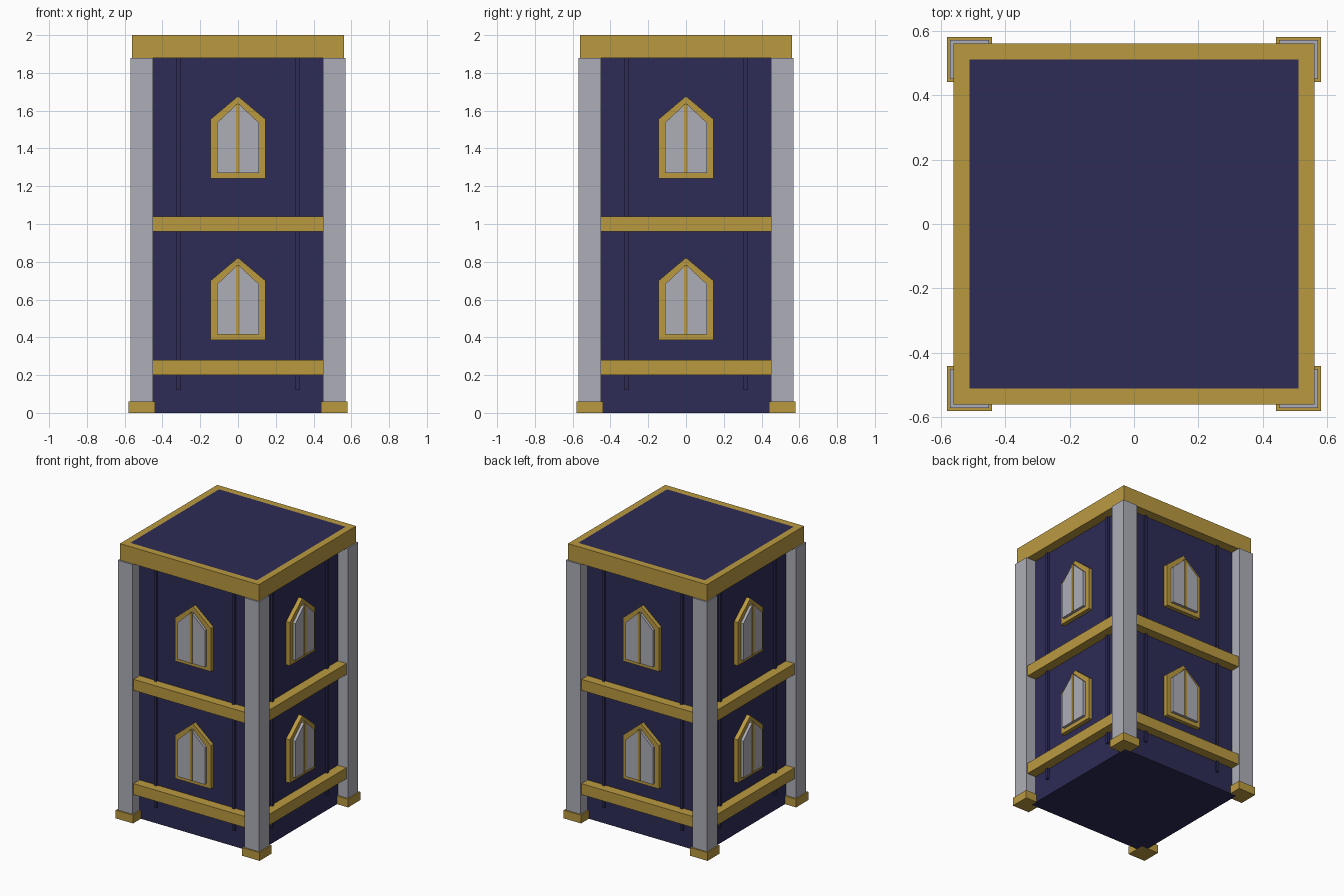
import bpy
import bmesh
from math import pi
from mathutils import Matrix

if "Cube" in bpy.data.objects:
    bpy.data.objects.remove(bpy.data.objects["Cube"])


def material(name, rgb):
    m = bpy.data.materials.new(name)
    m.use_nodes = True
    m.diffuse_color = (*rgb, 1)
    m.node_tree.nodes["Principled BSDF"].inputs["Base Color"].default_value = (*rgb, 1)
    return m


NAVY = material("navy", (0.027, 0.025, 0.093))
GOLD = material("gold", (0.49, 0.32, 0.051))
GREY = material("pale grey", (0.42, 0.42, 0.48))


def finish(name, bm, *mats, turn=0):
    bm.transform(Matrix.Rotation(turn, 4, "Z"))
    bmesh.ops.recalc_face_normals(bm, faces=bm.faces)
    mesh = bpy.data.meshes.new(name)
    bm.to_mesh(mesh)
    bm.free()
    for m in mats:
        mesh.materials.append(m)
    obj = bpy.data.objects.new(name, mesh)
    bpy.context.collection.objects.link(obj)
    return obj


def box_mesh(lo, hi):
    bm = bmesh.new()
    bmesh.ops.create_cube(bm, size=1)
    for v in bm.verts:
        v.co = [(a + b) / 2 + c * (b - a) for a, b, c in zip(lo, hi, v.co)]
    return bm


def box(name, lo, hi, mat, turn=0):
    return finish(name, box_mesh(lo, hi), mat, turn=turn)


def arch(name, half, base, shoulder, apex, front, mat, turn):
    """Pointed window outline, extruded outward from inside the wall."""
    outline = [(-half, base), (half, base), (half, shoulder), (0, apex), (-half, shoulder)]
    bm = bmesh.new()
    face = bm.faces.new([bm.verts.new((x, -0.48, z)) for x, z in outline])
    moved = bmesh.ops.extrude_face_region(bm, geom=[face])["geom"]
    for v in moved:
        if isinstance(v, bmesh.types.BMVert):
            v.co.y = -front
    finish(name, bm, mat, turn=turn)


# Tower body and cap with a navy roof panel
box("tower_body", (-0.49, -0.49, 0), (0.49, 0.49, 1.9), NAVY)
cap = box_mesh((-0.56, -0.56, 1.88), (0.56, 0.56, 2))
cap.faces.ensure_lookup_table()
top = max(cap.faces, key=lambda f: f.calc_center_median().z)
bmesh.ops.inset_region(cap, faces=[top], thickness=0.07)
top.material_index = 1
finish("roof_cap", cap, GOLD, NAVY)

for side, label in enumerate(("front", "left", "back", "right")):
    turn = side * pi / 2

    # Corner post and its foot
    box(f"{label}_post", (0.45, -0.57, 0.03), (0.57, -0.45, 1.88), GREY, turn)
    box(f"{label}_post_foot", (0.44, -0.58, 0), (0.58, -0.44, 0.06), GOLD, turn)

    # Horizontal bands
    for level, z in (("lower", 0.2), ("upper", 0.96)):
        box(f"{label}_{level}_band", (-0.45, -0.56, z), (0.45, -0.48, z + 0.08), GOLD, turn)

    # Thin wall battens
    for s in (-1, 1):
        x = s * 0.315
        box(f"{label}_batten", (x - 0.01, -0.505, 0.12), (x + 0.01, -0.48, 1.88), NAVY, turn)

    # Pointed windows: frame, pane and mullion
    for level, z in (("lower", 0.385), ("upper", 1.24)):
        name = f"{label}_{level}_window"
        arch(name + "_frame", 0.145, z, z + 0.315, z + 0.437, 0.52, GOLD, turn)
        arch(name + "_pane", 0.11, z + 0.03, z + 0.297, z + 0.4, 0.54, GREY, turn)
        box(name + "_mullion", (-0.01, -0.545, z + 0.03), (0.01, -0.5, z + 0.395), GOLD, turn)
